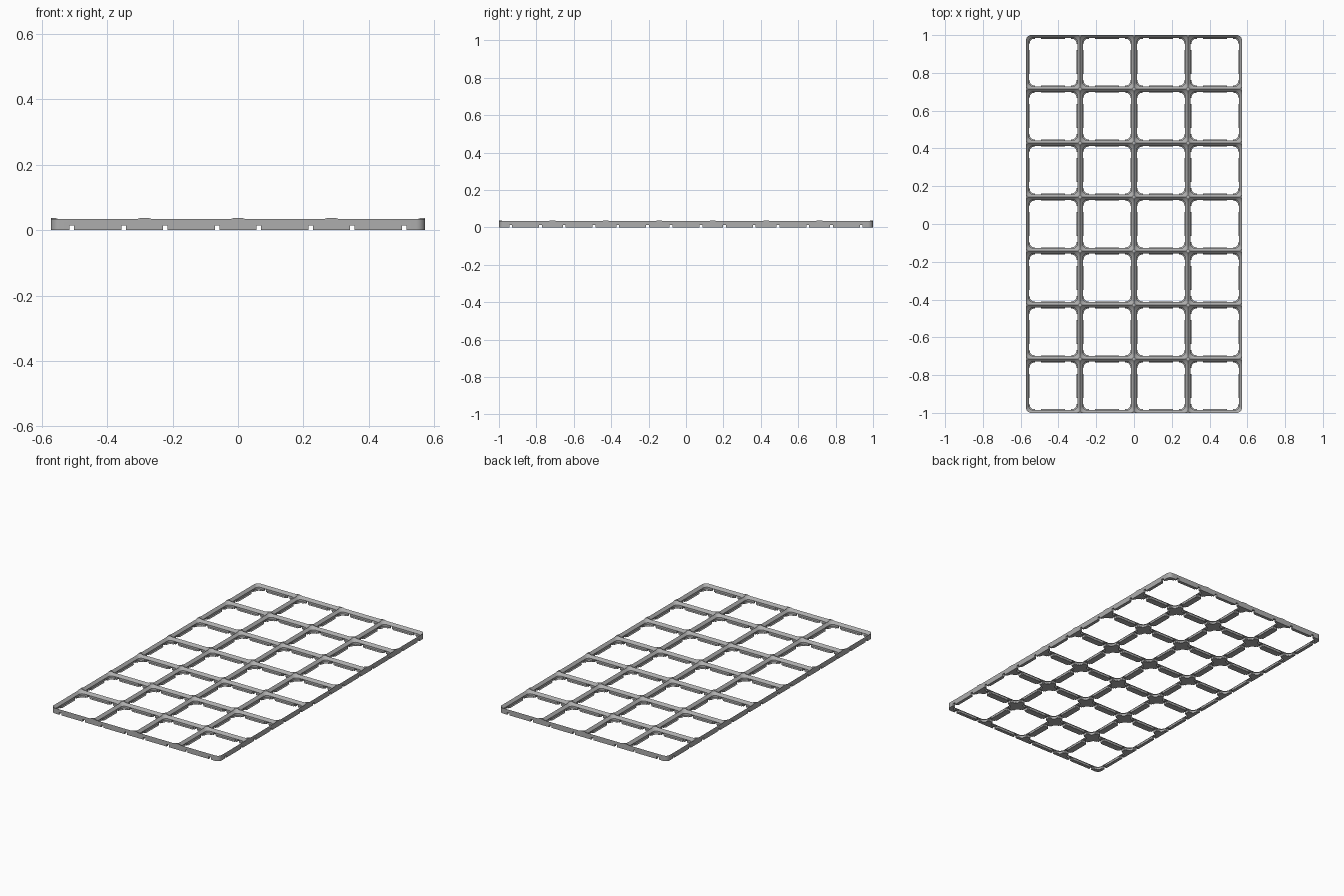
import bpy, bmesh, math

old = bpy.data.objects.get("Cube")
if old:
    bpy.data.objects.remove(old, do_unlink=True)

COLS, ROWS = 4, 7
PITCH = 2 / ROWS
MM = PITCH / 42
TOP = 5.4 * MM
HOLE_OFFSET, HOLE_HALF = 0.0795, 0.0075

grey = bpy.data.materials.new("plain grey")
grey.use_nodes = True
grey.diffuse_color = (0.42, 0.42, 0.42, 1)
grey.node_tree.nodes["Principled BSDF"].inputs["Base Color"].default_value = grey.diffuse_color


def loft(bm, cx, cy, rings, steps=8):
    """Closed solid through rounded rectangles (z, half x, half y, radius)."""
    loops = []
    for z, hx, hy, r in rings:
        loop = []
        for quarter, (sx, sy) in enumerate([(1, 1), (-1, 1), (-1, -1), (1, -1)]):
            for i in range(steps + 1):
                a = (quarter + i / steps) * math.pi / 2
                loop.append(bm.verts.new((cx + sx * (hx - r) + r * math.cos(a),
                                          cy + sy * (hy - r) + r * math.sin(a), z)))
        loops.append(loop)
    bm.faces.new(loops[0][::-1])
    bm.faces.new(loops[-1])
    n = len(loops[0])
    for low, high in zip(loops, loops[1:]):
        for i in range(n):
            j = (i + 1) % n
            bm.faces.new((low[i], low[j], high[j], high[i]))


def box(bm, cx, cy, hx, hy, z0, z1):
    verts = bmesh.ops.create_cube(bm, size=2)["verts"]
    for v in verts:
        v.co = (cx + v.co.x * hx, cy + v.co.y * hy, z1 if v.co.z > 0 else z0)


def finish(name, bm):
    mesh = bpy.data.meshes.new(name)
    bm.to_mesh(mesh)
    bm.free()
    mesh.materials.append(grey)
    obj = bpy.data.objects.new(name, mesh)
    bpy.context.collection.objects.link(obj)
    return obj


cells = [((c - (COLS - 1) / 2) * PITCH, (r - (ROWS - 1) / 2) * PITCH, (c + r) % 2)
         for c in range(COLS) for r in range(ROWS)]
half_x, half_y = COLS * PITCH / 2, ROWS * PITCH / 2

# Solid slab with rounded outer corners
bm = bmesh.new()
loft(bm, 0, 0, [(z, half_x, half_y, 4 * MM) for z in (0, TOP)])
plate = finish("grid_tray", bm)

# Stepped pocket: small lip, upright wall, wide chamfer up to a sharp ridge
pocket = [(z * MM, h * MM, h * MM, r * MM) for z, h, r in
          [(-1, 18.15, 3.4), (0.25, 18.15, 3.4), (0.95, 18.85, 3.4),
           (2.75, 18.85, 3.4), (4.9, 21, 4), (5.8, 21.9, 4.9)]]
cutters = []
for parity in (0, 1):
    bm = bmesh.new()
    for x, y, p in cells:
        if p == parity:
            loft(bm, x, y, pocket)
    cutters.append(finish("pocket_cutter", bm))

# Square holes through every wall, open at the underside
for along_x in (True, False):
    bm = bmesh.new()
    for i in range(ROWS if along_x else COLS):
        mid = (i - ((ROWS if along_x else COLS) - 1) / 2) * PITCH
        for s in (-1, 1):
            d = mid + s * HOLE_OFFSET
            if along_x:
                box(bm, 0, d, half_x + 0.1, HOLE_HALF, -0.01, 0.014)
            else:
                box(bm, d, 0, HOLE_HALF, half_y + 0.1, -0.01, 0.014)
    cutters.append(finish("hole_cutter", bm))

# Wider gaps in the lip around each hole
for along_x in (True, False):
    bm = bmesh.new()
    reach, width = PITCH / 2 - 0.012, 0.0165
    for x, y, p in cells:
        for s in (-1, 1):
            if along_x:
                box(bm, x, y + s * HOLE_OFFSET, reach, width, -0.012, 0.0155)
            else:
                box(bm, x + s * HOLE_OFFSET, y, width, reach, -0.012, 0.0155)
    cutters.append(finish("lip_gap_cutter", bm))

for cutter in cutters:
    cutter.hide_render = True
    mod = plate.modifiers.new("cut", 'BOOLEAN')
    mod.operation = 'DIFFERENCE'
    mod.solver = 'EXACT'
    mod.object = cutter

# Bake the cuts and remove the helpers
bpy.context.view_layer.update()
graph = bpy.context.evaluated_depsgraph_get()
baked = bpy.data.meshes.new_from_object(plate.evaluated_get(graph))
plate.modifiers.clear()
plate.data = baked
for cutter in cutters:
    bpy.data.objects.remove(cutter, do_unlink=True)

bpy.ops.object.select_all(action='DESELECT')
plate.select_set(True)
bpy.context.view_layer.objects.active = plate
bpy.ops.object.shade_smooth_by_angle(angle=math.radians(25))
